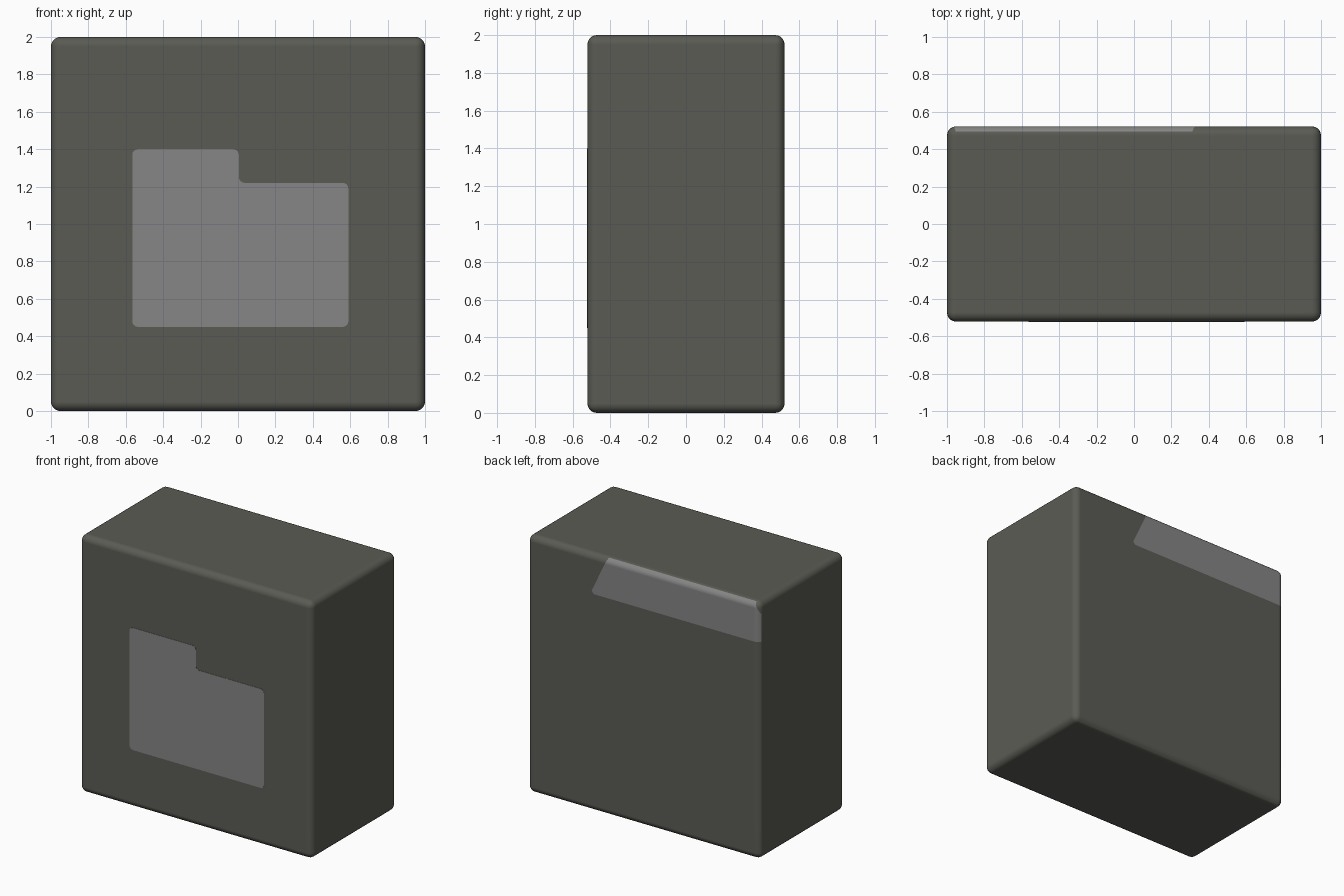
import bpy, bmesh
from mathutils import Vector

if "Cube" in bpy.data.objects:
    bpy.data.objects.remove(bpy.data.objects["Cube"])

HY = 0.522  # half depth of the block


def material(name, rgb):
    m = bpy.data.materials.new(name)
    m.diffuse_color = (*rgb, 1.0)
    m.use_nodes = True
    m.node_tree.nodes["Principled BSDF"].inputs["Base Color"].default_value = m.diffuse_color
    return m


def add_object(name, bm, mats):
    me = bpy.data.meshes.new(name)
    bm.to_mesh(me)
    bm.free()
    for m in mats:
        me.materials.append(m)
    ob = bpy.data.objects.new(name, me)
    bpy.context.collection.objects.link(ob)
    return ob


dark = material("dark_grey", (0.105, 0.105, 0.090))
light = material("light_grey", (0.240, 0.240, 0.240))

# Rounded block
bm = bmesh.new()
bmesh.ops.create_cube(bm, size=1.0)
for v in bm.verts:
    v.co = (v.co.x * 2, v.co.y * 2 * HY, v.co.z * 2 + 1)
bmesh.ops.bevel(bm, geom=bm.edges[:], offset=0.05, segments=5,
                profile=0.5, affect='EDGES')

# Light band on the upper back edge: the area inside all of these planes
planes = [(Vector(p), Vector(n).normalized()) for p, n in (
    ((0, 0, 1.69), (0, 0, -1)),             # lower edge
    ((0, 0.495, 0), (0, -1, 0)),            # limit on the rounded top edge
    ((0.31, 0, 2.0), (0.30, 0, 0.14)),      # slanted end
    ((-0.95, 0, 2.0), (-0.30, 0, 0.14)),    # other slanted end
    ((0.435, 0, 1.70), (0.7, 0, -0.7)),     # softened lower corner
)]
for p, n in planes:
    bmesh.ops.bisect_plane(bm, geom=bm.verts[:] + bm.edges[:] + bm.faces[:],
                           dist=1e-5, plane_co=p, plane_no=n)
for f in bm.faces:
    f.smooth = True
    c = f.calc_center_median()
    f.material_index = int(all((c - p).dot(n) < 0 for p, n in planes))
block = add_object("block", bm, [dark, light])
wn = block.modifiers.new("even_shading", 'WEIGHTED_NORMAL')
wn.weight = 100

# Stepped light panel on the front, a very thin plate with rounded corners
outline = [(-0.565, 0.45), (0.59, 0.45), (0.59, 1.22),
           (0.005, 1.22), (0.005, 1.40), (-0.565, 1.40)]
bm = bmesh.new()
bm.faces.new([bm.verts.new((x, -HY - 0.002, z)) for x, z in outline])
bmesh.ops.bevel(bm, geom=bm.verts[:], offset=0.03, segments=4,
                profile=0.5, affect='VERTICES')
ext = bmesh.ops.extrude_face_region(bm, geom=bm.faces[:], use_keep_orig=True)
bmesh.ops.translate(bm, vec=(0, 0.004, 0),
                    verts=[g for g in ext["geom"] if isinstance(g, bmesh.types.BMVert)])
bmesh.ops.recalc_face_normals(bm, faces=bm.faces[:])
add_object("front_panel", bm, [light])
